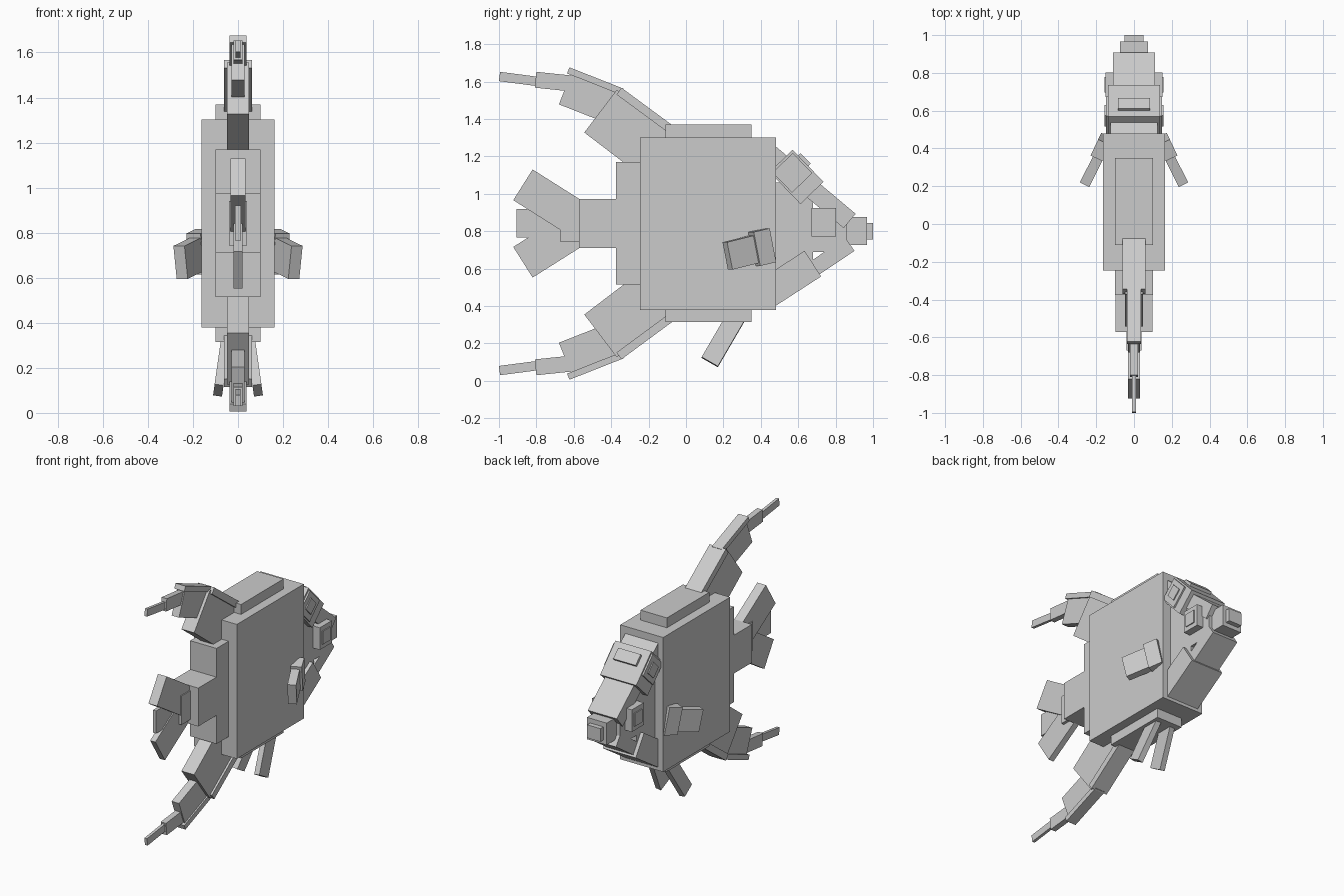
import bpy, bmesh
from mathutils import Vector

if "Cube" in bpy.data.objects:
    bpy.data.objects.remove(bpy.data.objects["Cube"])

MID = 1.682  # z -> MID - z mirrors the fish top to bottom
mat = bpy.data.materials.new("light_grey")
mat.diffuse_color = (0.6, 0.6, 0.6, 1)
mat.use_nodes = True
mat.node_tree.nodes["Principled BSDF"].inputs["Base Color"].default_value = mat.diffuse_color


def beam(name, a, b, hint, w, t):
    """Box running from a to b; w is its size along hint, t across it."""
    a, b = Vector(a), Vector(b)
    e1 = (b - a).normalized()
    h = Vector(hint)
    e2 = (h - e1 * h.dot(e1)).normalized()
    e3 = e1.cross(e2)
    bm = bmesh.new()
    bmesh.ops.create_cube(bm, size=1)
    for v in bm.verts:
        c = v.co.copy()
        v.co = (a + b) / 2 + (b - a) * c.x + e2 * (w * c.y) + e3 * (t * c.z)
    bmesh.ops.recalc_face_normals(bm, faces=bm.faces)
    me = bpy.data.meshes.new(name)
    bm.to_mesh(me)
    bm.free()
    me.materials.append(mat)
    ob = bpy.data.objects.new(name, me)
    bpy.context.collection.objects.link(ob)
    return ob


def block(name, hx, y0, y1, z0, z1, x=0):
    """Upright box of half width hx."""
    z = (z0 + z1) / 2
    return beam(name, (x, y0, z), (x, y1, z), (1, 0, 0), 2 * hx, z1 - z0)


def bar(name, hx, p, q, thick, flip=False):
    """Tilted box given by its upper edge p-q in the (y, z) plane."""
    p, q = Vector(p), Vector(q)
    d = (q - p).normalized()
    off = Vector((d.y, -d.x)) * (thick / 2)
    p, q = p + off, q + off
    if flip:
        p.y, q.y = MID - p.y, MID - q.y
    return beam(name, (0, p.x, p.y), (0, q.x, q.y), (1, 0, 0), 2 * hx, thick)


# Body with a shallow notch on each side
body = block("body", 0.163, -0.245, 0.48, 0.38, 1.302)
for s in (-1, 1):
    cut = block("notch_cutter", 0.013, 0.085, 0.22, 1.108, 1.35, s * 0.163)
    cut.hide_render = True
    cut.hide_viewport = True
    m = body.modifiers.new("notch", 'BOOLEAN')
    m.operation = 'DIFFERENCE'
    m.solver = 'EXACT'
    m.object = cut
block("back_ridge", 0.10, -0.11, 0.35, 1.29, 1.37)
block("belly_ridge", 0.10, -0.11, 0.35, 0.315, 0.39)
block("rear_body", 0.10, -0.375, -0.23, 0.515, 1.17)

# Tail
block("tail_stem", 0.099, -0.572, -0.36, 0.71, 0.973)
block("tail_joint", 0.04, -0.67, -0.56, 0.742, 0.94)
block("tail_middle", 0.0125, -0.905, -0.6, 0.765, 0.92)
bar("tail_fin_upper", 0.033, (-0.82, 1.13), (-0.47, 0.909), 0.194)
bar("tail_fin_lower", 0.02, (-0.82, 1.13), (-0.47, 0.909), 0.194, True)

# Long swept fins above and below
for flip, n in ((False, "dorsal"), (True, "anal")):
    bar(n + "_fin_edge_1", 0.062, (-0.345, 1.567), (-0.03, 1.335), 0.045, flip)
    bar(n + "_fin_plate_1", 0.048, (-0.37, 1.556), (-0.06, 1.32), 0.287, flip)
    bar(n + "_fin_edge_2", 0.038, (-0.623, 1.676), (-0.334, 1.562), 0.035, flip)
    bar(n + "_fin_plate_2", 0.028, (-0.61, 1.655), (-0.35, 1.553), 0.19, flip)
    bar(n + "_fin_streamer", 0.02, (-0.80, 1.652), (-0.55, 1.626), 0.085, flip)
    bar(n + "_fin_tip", 0.01, (-0.994, 1.652), (-0.78, 1.624), 0.05, flip)

# Head
block("head_core", 0.10, 0.45, 0.68, 0.58, 1.06)
block("cheek_core", 0.10, 0.6, 0.86, 0.69, 0.92)
bar("forehead", 0.125, (0.46, 1.27), (0.70, 1.068), 0.12)
bar("brow_band", 0.137, (0.57, 1.235), (0.735, 1.064), 0.171)
bar("brow_plate", 0.085, (0.612, 1.216), (0.668, 1.162), 0.04)
bar("nose_bridge", 0.11, (0.60, 1.151), (0.907, 0.893), 0.10)
bar("throat", 0.125, (0.382, 0.532), (0.634, 0.695), 0.163)
bar("jaw", 0.10, (0.60, 0.595), (0.853, 0.765), 0.085)
block("snout", 0.075, 0.84, 0.967, 0.727, 0.877)
block("mouth", 0.05, 0.95, 1.0, 0.755, 0.845)

# Eye patches reach through the head to both sides
bar("eye_surround", 0.148, (0.571, 1.218), (0.675, 1.11), 0.15)
bar("eye", 0.155, (0.574, 1.168), (0.629, 1.111), 0.08)
block("cheek_surround", 0.15, 0.672, 0.802, 0.773, 0.925)
block("cheek_patch", 0.157, 0.697, 0.777, 0.803, 0.893)

# Paired side and belly fins
for s, n in ((-1, "left"), (1, "right")):
    beam(n + "_side_fin", (s * 0.255, 0.222, 0.668), (s * 0.165, 0.40, 0.712),
         (0, 0, 1), 0.15, 0.055)
    beam(n + "_side_fin_root", (s * 0.19, 0.365, 0.705), (s * 0.15, 0.45, 0.725),
         (0, 0, 1), 0.185, 0.07)
    beam(n + "_belly_fin", (s * 0.0875, 0.127, 0.10), (s * 0.045, 0.302, 0.40),
         (0, 1, 0), 0.10, 0.04)
